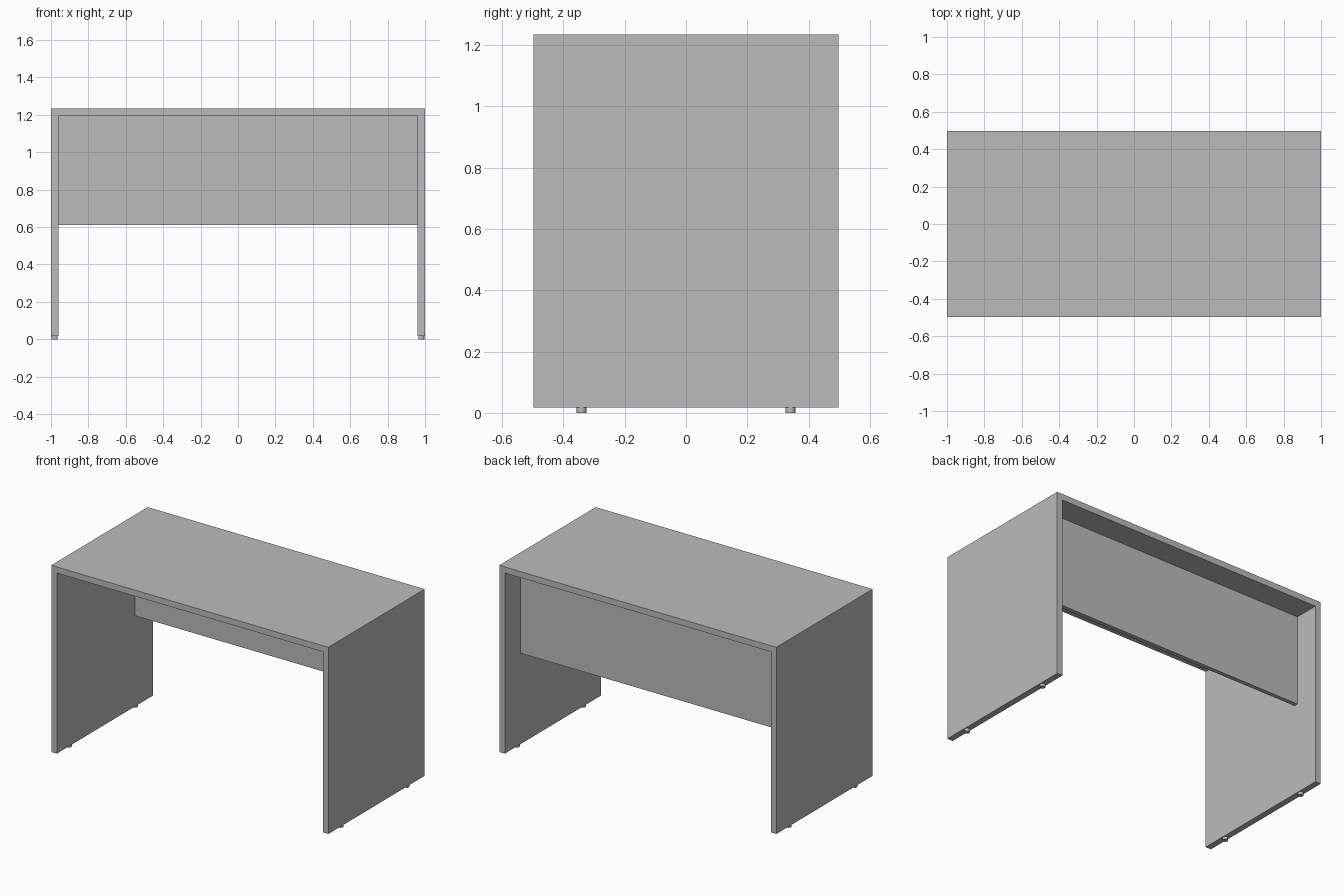
import bpy

if "Cube" in bpy.data.objects:
    bpy.data.objects.remove(bpy.data.objects["Cube"])

grey = bpy.data.materials.new("plain grey")
grey.diffuse_color = (0.5, 0.5, 0.5, 1)
grey.use_nodes = True
grey.node_tree.nodes["Principled BSDF"].inputs["Base Color"].default_value = grey.diffuse_color

FOOT_H, TOP_Z, HEIGHT = 0.017, 1.195, 1.235
HALF_DEPTH, BOARD = 0.497, 0.04


def board(name, lo, hi):
    """Rectangular board between two opposite corners."""
    bpy.ops.mesh.primitive_cube_add(
        size=1, location=[(a + b) / 2 for a, b in zip(lo, hi)])
    ob = bpy.context.object
    ob.name = name
    for v in ob.data.vertices:
        v.co = [c * (b - a) for c, a, b in zip(v.co, lo, hi)]
    ob.data.materials.append(grey)


# Desk top
board("desk_top", (-1, -HALF_DEPTH, TOP_Z), (1, HALF_DEPTH, HEIGHT))

# Modesty panel set in from the back edge
inner = 1 - BOARD
board("modesty_panel", (-inner, 0.307, 0.61), (inner, 0.334, TOP_Z))

for side, sx in (("left", -1), ("right", 1)):
    # Side panel legs
    x0, x1 = sorted((sx, sx * inner))
    board(side + "_side_panel", (x0, -HALF_DEPTH, FOOT_H), (x1, HALF_DEPTH, TOP_Z))
    # Small round levelling feet
    for end, y in (("front", -0.341), ("back", 0.341)):
        bpy.ops.mesh.primitive_cylinder_add(
            vertices=24, radius=0.016, depth=FOOT_H,
            location=(sx * 0.98, y, FOOT_H / 2))
        foot = bpy.context.object
        foot.name = f"{side}_{end}_foot"
        foot.data.materials.append(grey)
        bpy.ops.object.shade_smooth_by_angle()
